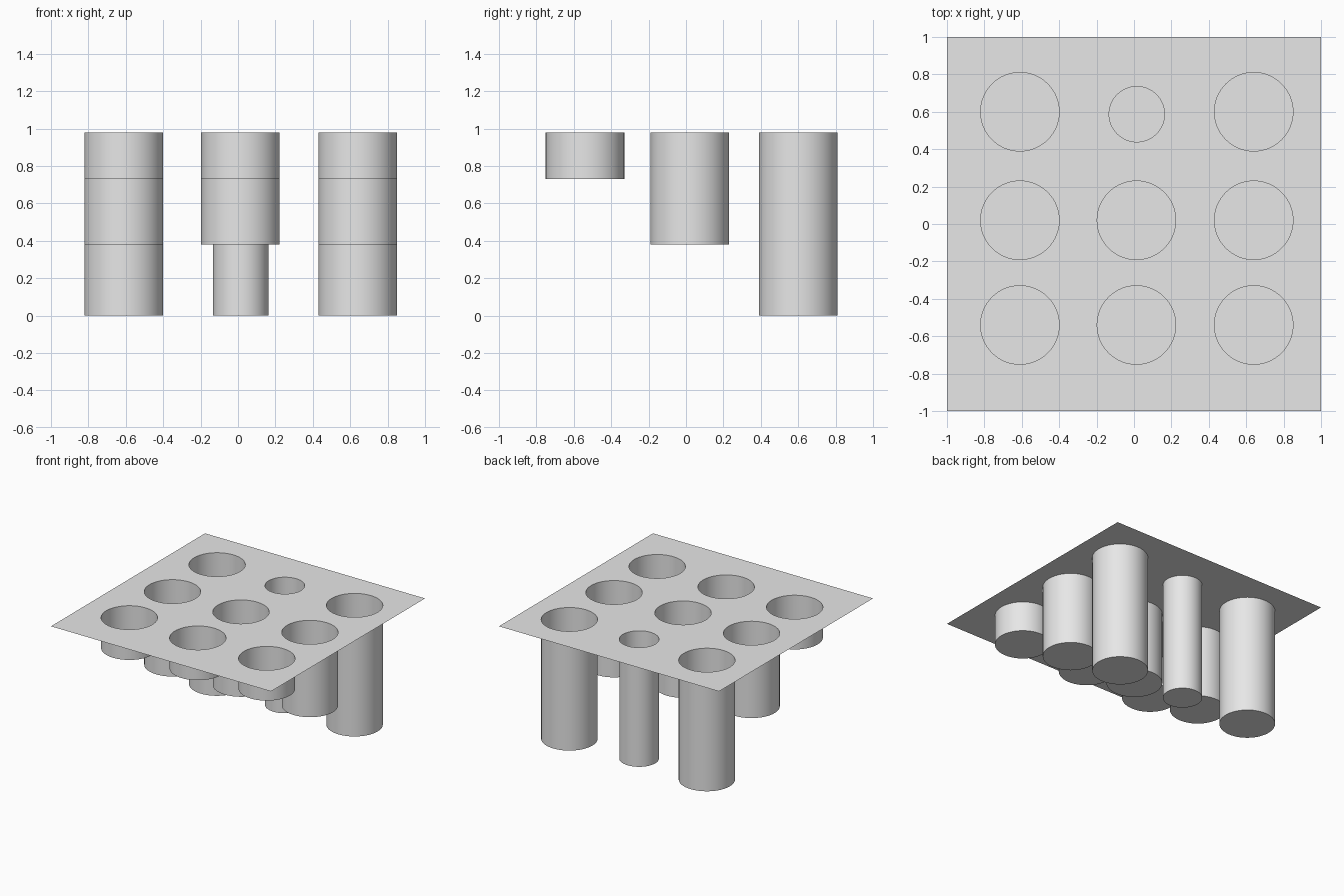
import bpy
import bmesh
from math import cos, sin, pi, radians
from mathutils import Vector

if "Cube" in bpy.data.objects:
    bpy.data.objects.remove(bpy.data.objects["Cube"], do_unlink=True)

TOP = 0.98
SEGMENTS = 64
RADIUS = 0.21
COLUMNS = (-0.61, 0.013, 0.64)
ROWS = ((-0.54, 0.73), (0.02, 0.38), (0.60, 0.0))   # centre y, floor height

grey = bpy.data.materials.new("light_grey")
grey.use_nodes = True
colour = (0.8, 0.8, 0.8, 1)
grey.diffuse_color = colour
grey.node_tree.nodes["Principled BSDF"].inputs["Base Color"].default_value = colour


def loop(bm, points):
    """Closed ring of edges through the points."""
    verts = [bm.verts.new(p) for p in points]
    edges = [bm.edges.new((a, b)) for a, b in zip(verts, verts[1:] + verts[:1])]
    return verts, edges


def circle(x, y, z, r):
    angles = [2 * pi * i / SEGMENTS for i in range(SEGMENTS)]
    return [(x + r * cos(a), y + r * sin(a), z) for a in angles]


# Well layout: the back middle well is narrower
wells = [(x, y, floor, RADIUS) for y, floor in ROWS for x in COLUMNS]
wells[7] = (0.015, 0.587, 0.0, 0.148)

bm = bmesh.new()

# Thin sheet with round openings
corners = [(-1, -1, TOP), (1, -1, TOP), (1, 1, TOP), (-1, 1, TOP)]
outline = loop(bm, corners)[1]
rims = [loop(bm, circle(x, y, TOP, r)) for x, y, floor, r in wells]
edges = outline + [e for rim in rims for e in rim[1]]
bmesh.ops.triangle_fill(bm, edges=edges, use_beauty=True, normal=Vector((0, 0, 1)))
for face in bm.faces:
    face.normal_update()
    if face.normal.z < 0:
        face.normal_flip()

# Well walls and floors, facing inwards
for (x, y, floor, r), (rim, _) in zip(wells, rims):
    base = [bm.verts.new(p) for p in circle(x, y, floor, r)]
    for i in range(SEGMENTS):
        j = (i + 1) % SEGMENTS
        bm.faces.new((rim[i], rim[j], base[j], base[i]))
    bm.faces.new(base)

mesh = bpy.data.meshes.new("tray_with_wells")
bm.to_mesh(mesh)
bm.free()
mesh.materials.append(grey)
tray = bpy.data.objects.new("tray_with_wells", mesh)
bpy.context.collection.objects.link(tray)

bpy.ops.object.select_all(action="DESELECT")
tray.select_set(True)
bpy.context.view_layer.objects.active = tray
bpy.ops.object.shade_smooth_by_angle(angle=radians(30))
